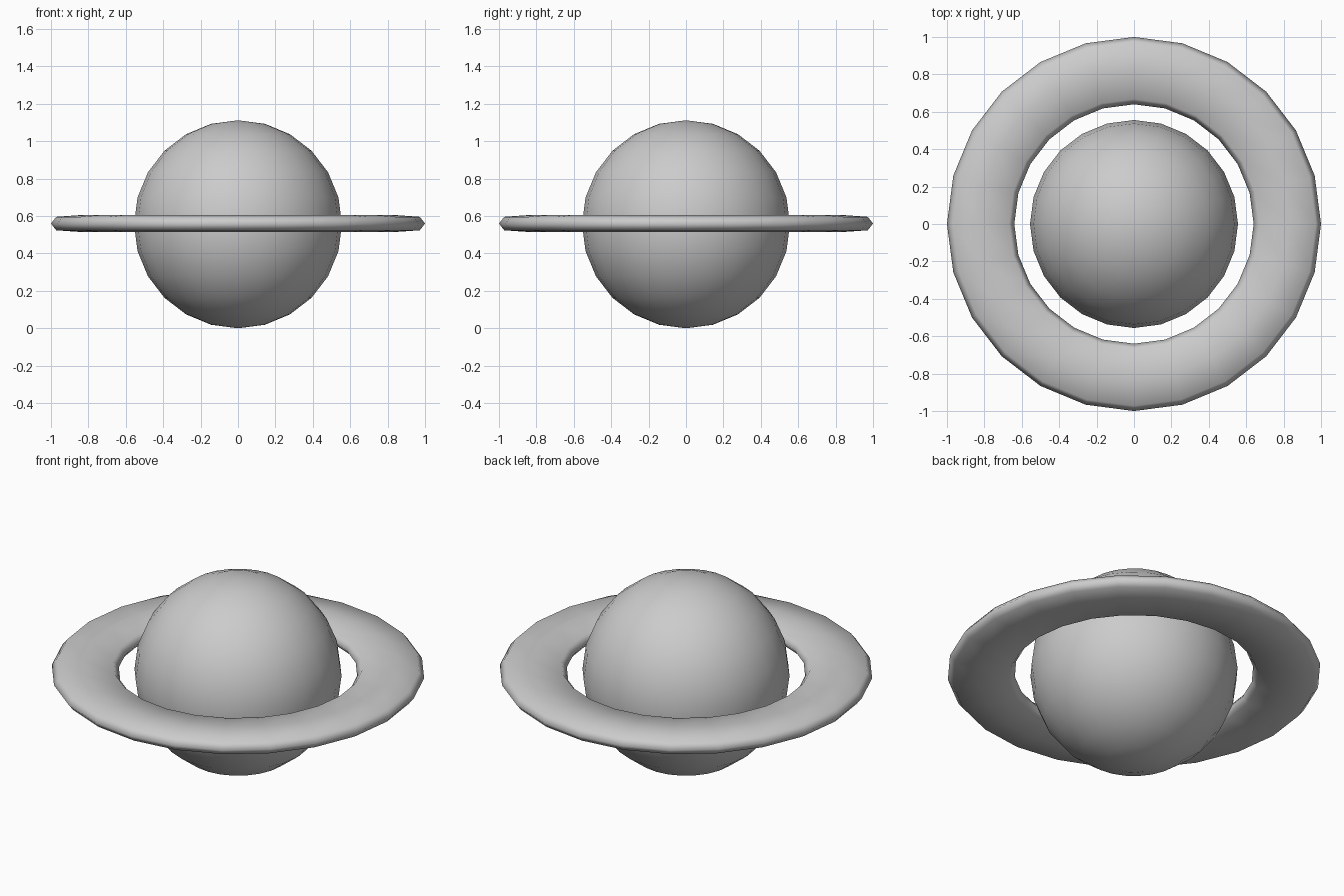
import bpy, bmesh, math

if "Cube" in bpy.data.objects:
    bpy.data.objects.remove(bpy.data.objects["Cube"])

R = 0.556      # planet radius
SEG = 24

# Planet body
bpy.ops.mesh.primitive_uv_sphere_add(segments=SEG, ring_count=SEG // 2, radius=R, location=(0, 0, R))
planet = bpy.context.object
planet.name = "planet"
bpy.ops.object.shade_smooth()

# Flat ring: rounded section (radius, height) swept around z
profile = [(1.0, 0), (0.972, 0.036), (0.83, 0.046), (0.668, 0.036),
           (0.64, 0), (0.668, -0.036), (0.83, -0.046), (0.972, -0.036)]
bm = bmesh.new()
loops = []
for i in range(SEG):
    a = 2 * math.pi * i / SEG
    loops.append([bm.verts.new((r * math.cos(a), r * math.sin(a), z)) for r, z in profile])
n = len(profile)
for i in range(SEG):
    p, q = loops[i], loops[(i + 1) % SEG]
    for j in range(n):
        k = (j + 1) % n
        bm.faces.new((p[j], q[j], q[k], p[k]))
bmesh.ops.recalc_face_normals(bm, faces=bm.faces)
for f in bm.faces:
    f.smooth = True
mesh = bpy.data.meshes.new("ring")
bm.to_mesh(mesh)
bm.free()
ring = bpy.data.objects.new("ring", mesh)
ring.location.z = 0.56
bpy.context.collection.objects.link(ring)
